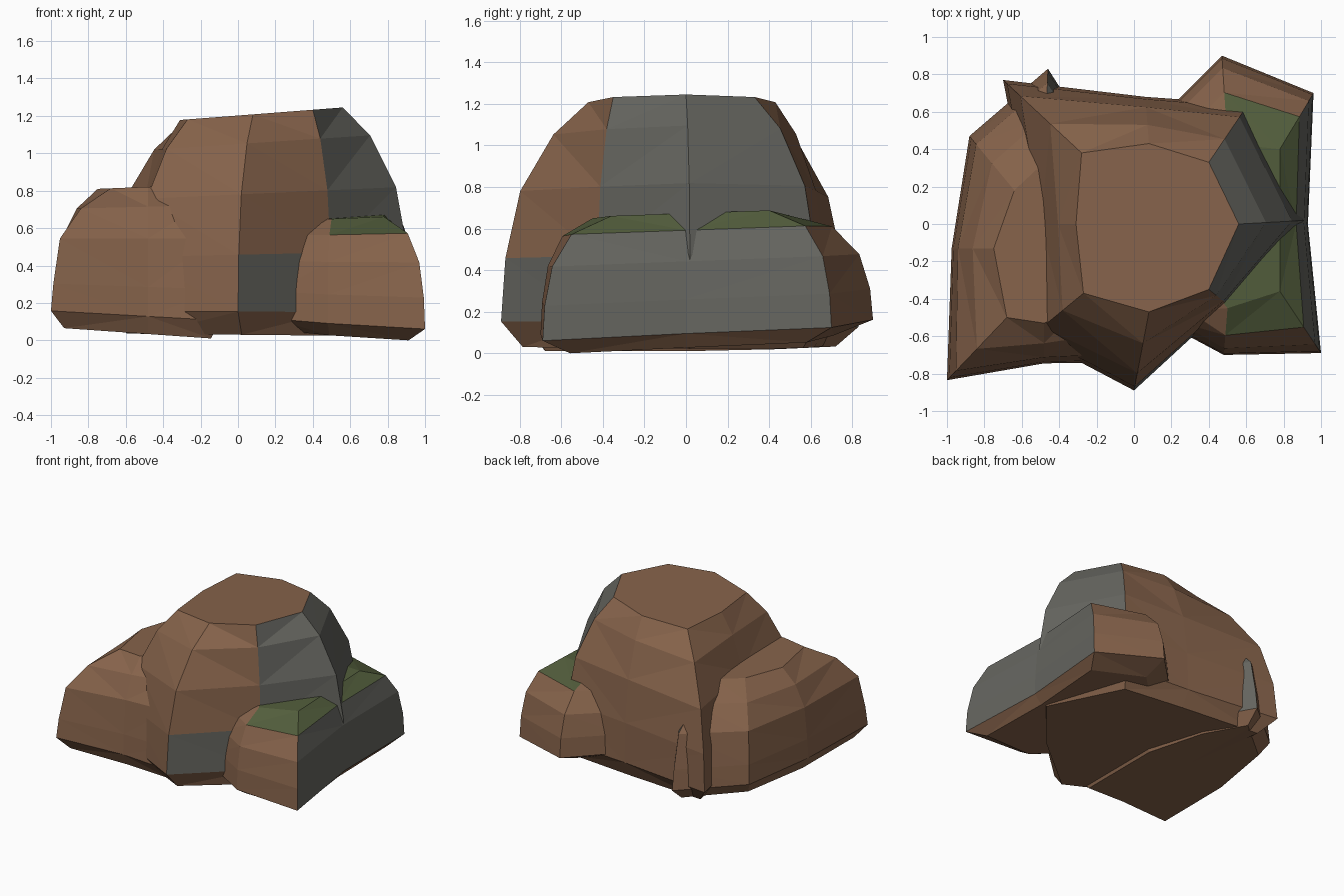
import bpy, bmesh

if "Cube" in bpy.data.objects:
    bpy.data.objects.remove(bpy.data.objects["Cube"])


def material(name, rgb):
    m = bpy.data.materials.new(name)
    m.diffuse_color = (*rgb, 1)
    m.use_nodes = True
    m.node_tree.nodes["Principled BSDF"].inputs["Base Color"].default_value = m.diffuse_color
    return m


EARTH = material("earth", (0.24, 0.125, 0.07))
STONE = material("grey_stone", (0.13, 0.13, 0.115))
MOSS = material("moss", (0.085, 0.11, 0.045))


def plane(p, c):
    """Height of a tilted plane: c = (offset, x slope, y slope)."""
    return c[0] + c[1] * p[0] + c[2] * p[1]


def rock(name, crown, girth, profile, top, base, paint):
    """Loft eight-sided rings from crown outline to girth outline.
    profile rows are (spread towards girth, height fraction)."""
    bm = bmesh.new()
    rings = []
    for spread, h in profile:
        ring = []
        for a, b in zip(crown, girth):
            p = [a[i] + (b[i] - a[i]) * spread for i in (0, 1)]
            lo, hi = plane(p, base), plane(p, top)
            ring.append(bm.verts.new((p[0], p[1], max(0, lo + (hi - lo) * h))))
        rings.append(ring)
    n = len(crown)
    for r in range(len(rings) - 1):
        up, low = rings[r], rings[r + 1]
        for s in range(n):
            t = (s + 1) % n
            f = bm.faces.new((up[s], low[s], low[t], up[t]))
            f.material_index = paint(r, s)
    bm.faces.new(rings[0]).material_index = paint(-1, 0)
    bm.faces.new(rings[-1][::-1])
    bmesh.ops.recalc_face_normals(bm, faces=bm.faces)
    bmesh.ops.triangulate(bm, faces=[f for f in bm.faces if len(f.verts) == 4])
    me = bpy.data.meshes.new(name)
    bm.to_mesh(me)
    bm.free()
    for m in (EARTH, STONE, MOSS):
        me.materials.append(m)
    ob = bpy.data.objects.new(name, me)
    bpy.context.collection.objects.link(ob)


# Tall middle boulder, grey on its right side
rock("middle_boulder",
     [(.56, 0), (.40, .33), (.08, .43), (-.28, .38),
      (-.31, 0), (-.27, -.37), (.08, -.47), (.40, -.35)],
     [(.925, .02), (.61, .64), (.06, .68), (-.70, .77),
      (-.55, 0), (-.55, -.60), (0, -.89), (.50, -.43)],
     [(0, 1), (.4, .87), (.78, .64), (.95, .365), (1, .105), (.75, 0)],
     (1.202, .077, 0), (.03, -.01, 0),
     lambda r, s: 1 if (s in (0, 7) and 0 <= r < 4) or (s == 6 and r == 3) else 0)

# Lower boulder on the left, with one corner poking out at the back
rock("left_boulder",
     [(-.30, 0), (-.38, .20), (-.48, .33), (-.64, .18),
      (-.75, -.13), (-.68, -.50), (-.48, -.53), (-.30, -.45)],
     [(-.10, 0), (-.25, .50), (-.46, .83), (-.88, .47),
      (-.975, -.13), (-1, -.835), (-.48, -.745), (-.10, -.74)],
     [(0, 1), (.5, .865), (.85, .65), (.96, .32), (1, .12), (.78, 0)],
     (.84, .04, 0), (.0, -.07, 0),
     lambda r, s: 1 if s == 1 and 0 <= r < 4 else 0)


# Low mossy boulder on the right: moss on top, grey outer side
def right_paint(r, s):
    if r == -1 or (r == 0 and s in (0, 1, 6, 7)):
        return 2
    return 1 if s in (0, 7) and r < 4 else 0


rock("right_boulder",
     [(.78, 0), (.78, .40), (.50, .43), (.42, .35),
      (.40, 0), (.42, -.35), (.50, -.45), (.78, -.36)],
     [(.93, 0), (.96, .70), (.47, .90), (.15, .58),
      (.25, 0), (.20, -.55), (.48, -.70), (1, -.69)],
     [(0, 1), (.58, .87), (.86, .64), (.97, .36), (1, .11), (.6, 0)],
     (.65, .03, .035), (.088, -.07, .045), right_paint)
